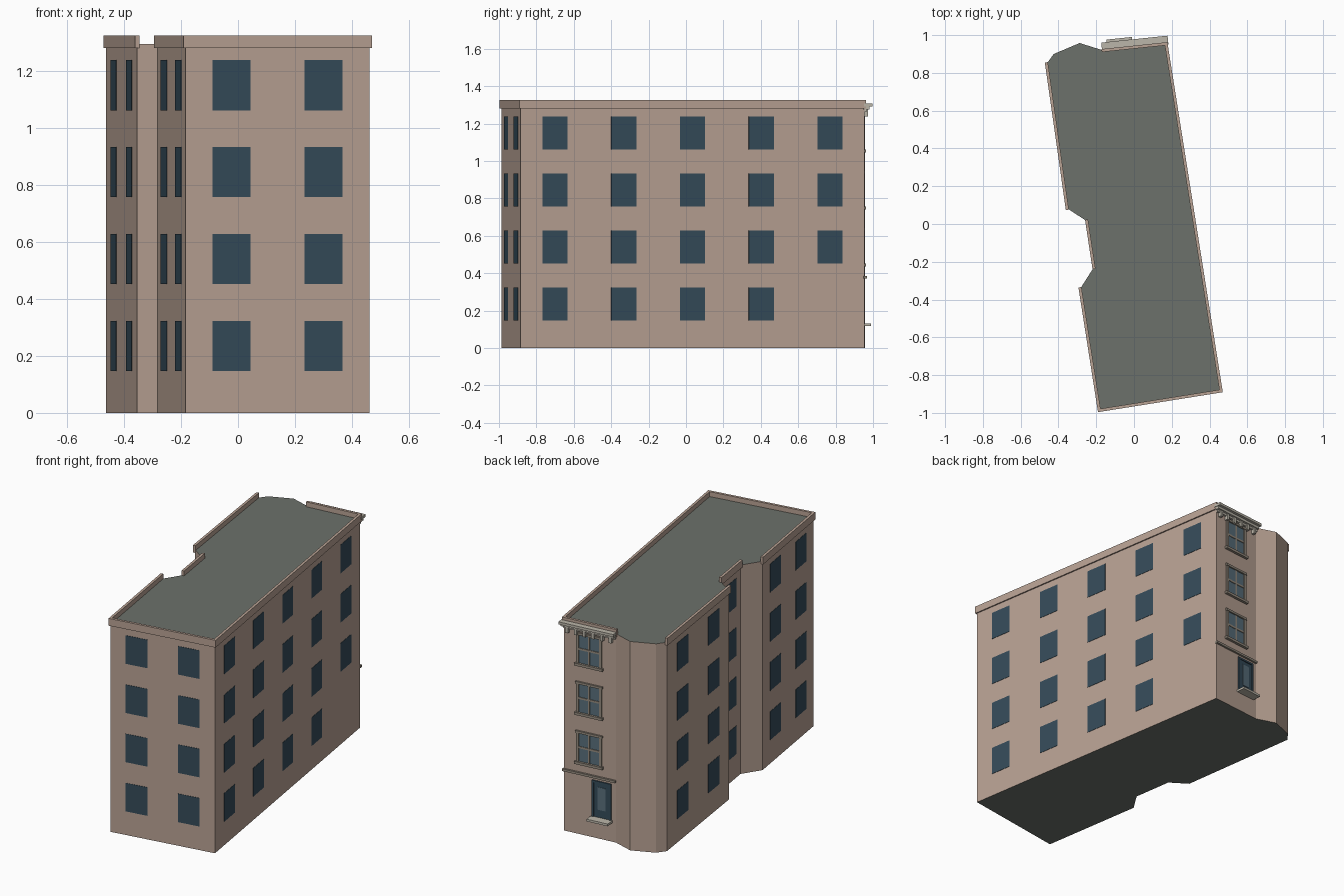
import bpy, bmesh
from mathutils import Vector

if "Cube" in bpy.data.objects:
    bpy.data.objects.remove(bpy.data.objects["Cube"])


def material(name, rgb):
    m = bpy.data.materials.new(name)
    m.diffuse_color = (*rgb, 1)
    m.use_nodes = True
    m.node_tree.nodes["Principled BSDF"].inputs["Base Color"].default_value = m.diffuse_color
    return m


BRICK = material("brick", (0.48, 0.36, 0.295))
ROOF = material("roofing", (0.15, 0.165, 0.145))
GLASS = material("dark_glass", (0.035, 0.07, 0.10))
PANE = material("light_glass", (0.10, 0.16, 0.20))
STONE = material("stone", (0.50, 0.47, 0.40))
FRAME = material("frame", (0.30, 0.26, 0.21))

# Footprint, counter-clockwise from the front left corner
P = [Vector(p) for p in [
    (-0.184, -0.987), (0.461, -0.884), (0.170, 0.954), (-0.163, 0.919),
    (-0.288, 0.958), (-0.425, 0.900), (-0.463, 0.848), (-0.354, 0.083),
    (-0.250, 0.015), (-0.213, -0.230), (-0.285, -0.343)]]
TOP = 1.295


def finish(name, bm, *mats):
    bmesh.ops.recalc_face_normals(bm, faces=bm.faces)
    me = bpy.data.meshes.new(name)
    bm.to_mesh(me)
    bm.free()
    for m in mats:
        me.materials.append(m)
    ob = bpy.data.objects.new(name, me)
    bpy.context.collection.objects.link(ob)
    return ob


def wall(i):
    """Start, direction, outward normal and length of wall i."""
    a, b = P[i], P[(i + 1) % len(P)]
    t = (b - a).normalized()
    return a, t, Vector((t.y, -t.x)), (b - a).length


def wall_boxes(name, mat, boxes):
    """Each box: wall, along start/end, z start/end, depth start/end."""
    bm = bmesh.new()
    for i, s0, s1, z0, z1, d0, d1 in boxes:
        a, t, n, _ = wall(i)
        ring = [a + t * s + n * d for s, d in
                ((s0, d0), (s1, d0), (s1, d1), (s0, d1))]
        lo = [bm.verts.new((*v, z0)) for v in ring]
        hi = [bm.verts.new((*v, z1)) for v in ring]
        bm.faces.new(lo)
        bm.faces.new(hi)
        for k in range(4):
            j = (k + 1) % 4
            bm.faces.new((lo[k], lo[j], hi[j], hi[k]))
    return finish(name, bm, mat)


# Main body with roof deck and dark underside
bm = bmesh.new()
base = bm.faces.new([bm.verts.new((*p, 0)) for p in P])
ext = bmesh.ops.extrude_face_region(bm, geom=[base], use_keep_orig=True)
for v in ext["geom"]:
    if isinstance(v, bmesh.types.BMVert):
        v.co.z = TOP
bm.normal_update()
for f in bm.faces:
    f.material_index = 1 if abs(f.normal.z) > 0.5 else 0
finish("building_body", bm, BRICK, ROOF)

# Parapets on the straight walls only
wall_boxes("parapet", BRICK, [
    (i, -0.008, wall(i)[3] + 0.008, 1.28, 1.325, -0.008, 0.008)
    for i in (0, 1, 2, 6, 8, 10)])

# Plain windows: wall -> number of columns
W, H, Z0, STEP = 0.136, 0.176, 0.147, 0.305
panes = []
for i, cols in {0: 2, 1: 5, 6: 2, 8: 1, 10: 2}.items():
    L = wall(i)[3]
    for c in range(cols):
        for r in range(4):
            if i == 1 and c == 4 and r == 0:
                continue
            s, z = L * (c + 0.5) / cols, Z0 + r * STEP
            panes.append((i, s - W / 2, s + W / 2, z, z + H, -0.004, 0.002))
wall_boxes("plain_windows", GLASS, panes)

# Back facade: sash windows on the three upper floors
B, L = 2, wall(2)[3]
c = L * 0.49
glass, frames, sills = [], [], []
for r in (1, 2, 3):
    z0 = Z0 + r * STEP
    z1 = z0 + H
    zm = (z0 + z1) / 2
    glass.append((B, c - 0.068, c + 0.068, z0, z1, -0.004, 0.002))
    for s in (-0.074, 0.074):
        frames.append((B, c + s - 0.008, c + s + 0.008, z0, z1, -0.004, 0.008))
    frames.append((B, c - 0.005, c + 0.005, z0, z1, -0.004, 0.005))
    frames.append((B, c - 0.068, c + 0.068, zm - 0.006, zm + 0.006, -0.004, 0.006))
    frames.append((B, c - 0.086, c + 0.086, z1, z1 + 0.014, -0.004, 0.011))
    sills.append((B, c - 0.090, c + 0.090, z0 - 0.016, z0, -0.004, 0.016))
wall_boxes("sash_glass", PANE, glass)
wall_boxes("sash_frames", FRAME, frames)
wall_boxes("sash_sills", FRAME, sills)

# Back door with step and surround
d = L * 0.73
wall_boxes("door", GLASS, [(B, d - 0.055, d + 0.055, 0.13, 0.35, -0.004, 0.003)])
wall_boxes("door_panel", PANE, [(B, d - 0.025, d + 0.025, 0.18, 0.32, 0, 0.005)])
wall_boxes("door_frame", GLASS, [
    (B, d - 0.062, d - 0.050, 0.13, 0.357, -0.004, 0.008),
    (B, d + 0.050, d + 0.062, 0.13, 0.357, -0.004, 0.008),
    (B, d - 0.062, d + 0.062, 0.345, 0.357, -0.004, 0.008)])
wall_boxes("door_step", STONE, [(B, d - 0.068, d + 0.068, 0.118, 0.132, -0.004, 0.055)])

# Ledge above the ground floor
wall_boxes("ground_floor_ledge", FRAME, [(B, -0.005, L, 0.372, 0.386, -0.004, 0.012)])

# Stepped cornice with brackets
wall_boxes("cornice", STONE, [
    (B, -0.012, L + 0.006, 1.292, 1.308, -0.004, 0.042),
    (B, -0.006, L, 1.276, 1.292, -0.004, 0.026),
    (B, 0, L, 1.262, 1.276, -0.004, 0.012)])
wall_boxes("cornice_brackets", STONE, [
    (B, s - 0.009, s + 0.009, 1.238, 1.276, -0.004, 0.020)
    for s in (L * (k + 0.5) / 6 for k in range(6))])
